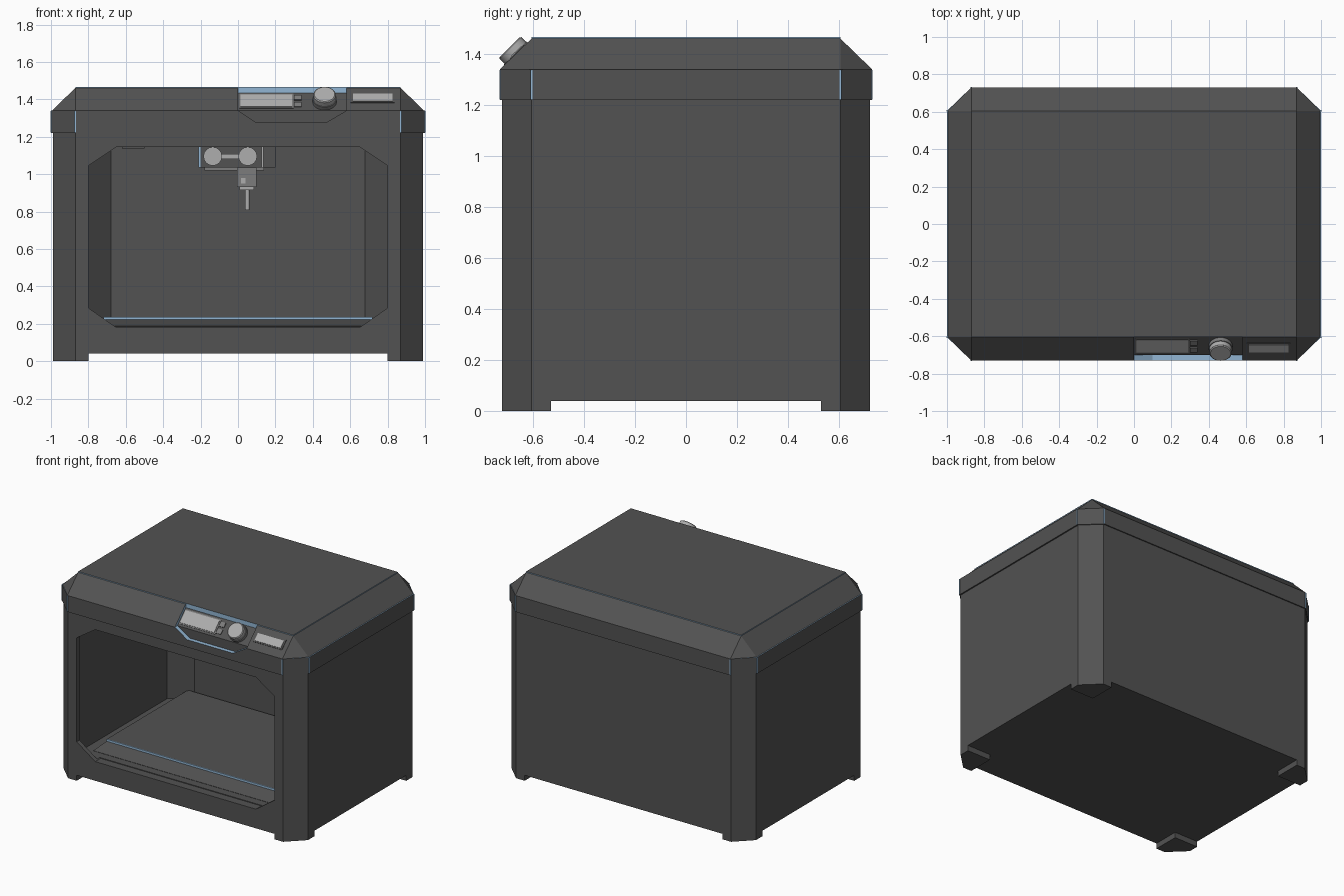
import bpy, bmesh, math
from mathutils import Matrix, Vector

if "Cube" in bpy.data.objects:
    bpy.data.objects.remove(bpy.data.objects["Cube"], do_unlink=True)


def material(name, rgb):
    m = bpy.data.materials.new(name)
    m.use_nodes = True
    m.diffuse_color = (*rgb, 1)
    bsdf = next(n for n in m.node_tree.nodes if n.type == 'BSDF_PRINCIPLED')
    bsdf.inputs["Base Color"].default_value = (*rgb, 1)
    bsdf.inputs["Roughness"].default_value = 0.6
    return m


DARK = material("dark_grey", (0.085, 0.085, 0.085))
BLUE = material("light_blue", (0.29, 0.47, 0.66))
LIGHT = material("light_grey", (0.42, 0.42, 0.42))
MID = material("mid_grey", (0.20, 0.20, 0.20))


def finish(bm, name, mats):
    bmesh.ops.recalc_face_normals(bm, faces=bm.faces)
    me = bpy.data.meshes.new(name)
    bm.to_mesh(me)
    bm.free()
    for m in mats:
        me.materials.append(m)
    ob = bpy.data.objects.new(name, me)
    bpy.context.scene.collection.objects.link(ob)
    return ob


def loft(name, rings, mats, rule=None):
    """Skin a stack of equal-length point rings and cap both ends."""
    bm = bmesh.new()
    rows = [[bm.verts.new(p) for p in r] for r in rings]
    n = len(rows[0])
    for a, b in zip(rows, rows[1:]):
        for i in range(n):
            j = (i + 1) % n
            bm.faces.new((a[i], a[j], b[j], b[i]))
    bm.faces.new(rows[0][::-1])
    bm.faces.new(rows[-1])
    bmesh.ops.remove_doubles(bm, verts=bm.verts, dist=0.0005)
    bmesh.ops.recalc_face_normals(bm, faces=bm.faces)
    bm.normal_update()
    if rule:
        for f in bm.faces:
            f.material_index = rule(f.normal, f.calc_center_median())
    return finish(bm, name, mats)


def box(name, x, y, z, mat):
    ring = [(x[0], y[0]), (x[1], y[0]), (x[1], y[1]), (x[0], y[1])]
    return loft(name, [[(*p, h) for p in ring] for h in z], [mat])


def slope_box(name, centre, size, mat, tilt=math.radians(45)):
    """Thin plate lying on the sloped front of the lid."""
    bm = bmesh.new()
    bmesh.ops.create_cube(bm, size=1, matrix=Matrix.Translation(centre)
                          @ Matrix.Rotation(tilt, 4, 'X') @ Matrix.Diagonal((*size, 1)))
    return finish(bm, name, [mat])


def cylinder(name, centre, radius, depth, tilt, mat, sides=32, top=None):
    bm = bmesh.new()
    bmesh.ops.create_cone(bm, cap_ends=True, segments=sides, radius1=radius,
                          radius2=radius if top is None else top, depth=depth,
                          matrix=Matrix.Translation(centre) @ Matrix.Rotation(tilt, 4, 'X'))
    ob = finish(bm, name, [mat])
    for p in ob.data.polygons:
        p.use_smooth = len(p.vertices) == 4
    ob.data.set_sharp_from_angle(angle=math.radians(40))
    return ob


def cut(ob, cutter):
    mod = ob.modifiers.new("cut", 'BOOLEAN')
    mod.operation, mod.solver, mod.object = 'DIFFERENCE', 'EXACT', cutter
    bpy.context.view_layer.update()
    dg = bpy.context.evaluated_depsgraph_get()
    me = bpy.data.meshes.new_from_object(ob.evaluated_get(dg))
    ob.modifiers.clear()
    ob.data = me
    bpy.data.objects.remove(cutter, do_unlink=True)


CX, CY = 0.87, 0.605      # where the corner chamfers begin


def octagon(hx, hy, z):
    return [(CX, -hy, z), (hx, -CY, z), (hx, CY, z), (CX, hy, z),
            (-CX, hy, z), (-hx, CY, z), (-hx, -CY, z), (-CX, -hy, z)]


# Body with the front window and the build chamber cut out
body = loft("body", [octagon(0.99, 0.722, z) for z in (0.04, 1.22)], [DARK])
window = [(0.65, 0.18), (0.8, 0.285), (0.8, 1.045), (0.65, 1.145)]
window += [(-x, z) for x, z in reversed(window)]
cut(body, loft("window_cutter", [[(x, y, z) for x, z in window] for y in (-0.8, -0.66)], [DARK]))
room = [(0.82, -0.69), (0.82, 0.35), (0.68, 0.47)]
room += [(-x, y) for x, y in reversed(room)]
cut(body, loft("chamber_cutter", [[(x, y, z) for x, y in room] for z in (0.185, 1.18)], [DARK]))

# Feet at the four corners
for sx, side in ((1, "left"), (-1, "right")):
    for sy, end in ((-1, "front"), (1, "back")):
        foot = [(0.8, 0.53), (0.99, 0.53), (0.99, CY), (CX, 0.722), (0.8, 0.722)]
        loft(f"foot_{end}_{side}",
             [[(sx * x, sy * y, z) for x, y in foot] for z in (0, 0.04)], [DARK])


# Lid: vertical band, sloped shoulders, flat top, thin blue seams
def lid_colour(n, c):
    ledge = n.z > 0.99 and c.z < 1.4
    lip = abs(n.z) < 0.1 and c.z > 1.45
    return int(ledge or lip)


lid = loft("lid", [octagon(1.0, 0.73, 1.22), octagon(1.0, 0.73, 1.34), octagon(0.994, 0.73, 1.34),
                   octagon(CX, CY, 1.461), octagon(CX, CY, 1.467)], [DARK, BLUE], lid_colour)

# Console recess in the lid, with blue walls and a dark floor
rows = [(0.1, 0.47, 1.275, -0.70), (0, 0.58, 1.34, -0.70),
        (0, 0.58, 1.435, -0.603), (0, 0.58, 1.52, -0.603)]
cut(lid, loft("console_cutter",
              [[(a, -0.8, z), (b, -0.8, z), (b, yb, z), (a, yb, z)] for a, b, z, yb in rows],
              [DARK, BLUE], lambda n, c: 0 if n.y > 0.5 and c.z < 1.435 else 1))

# Blue corner seams on the lid band
for sx in (1, -1):
    for sy in (1, -1):
        x, y = sx * CX, sy * 0.73
        box("lid_seam_face", (x - 0.004, x + 0.004), (y - 0.002, y + 0.002), (1.222, 1.338), BLUE)
        x, y = sx, sy * CY
        box("lid_seam_side", (x - 0.002, x + 0.002), (y - 0.004, y + 0.004), (1.222, 1.338), BLUE)

# Console: screen, buttons, dial and card slot
slope_box("screen_bezel", (0.152, -0.650, 1.389), (0.29, 0.108, 0.008), MID)
slope_box("screen", (0.15, -0.651, 1.390), (0.275, 0.092, 0.012), LIGHT)
for k, d in (("upper", 0.018), ("lower", -0.018)):
    slope_box(f"button_{k}", (0.32, -0.652 + d, 1.388 + d), (0.04, 0.034, 0.012), MID)
axis = Vector((0, -math.sqrt(0.5), math.sqrt(0.5)))
base = Vector((0.463, -0.652, 1.387))
tilt = math.radians(45)
cylinder("dial_skirt", base + axis * 0.012, 0.064, 0.024, tilt, MID)
cylinder("dial", base + axis * 0.037, 0.060, 0.030, tilt, LIGHT)
cylinder("dial_cap", base + axis * 0.054, 0.060, 0.006, tilt, LIGHT, top=0.054)
slope_box("card_slot_frame", (0.72, -0.662, 1.406), (0.235, 0.074, 0.008), DARK, math.radians(44))
slope_box("card_slot", (0.72, -0.663, 1.407), (0.212, 0.056, 0.012), LIGHT, math.radians(44))

# Build platform with sloped front and sides
outer, inner = (0.75, -0.60, 0.46), (0.72, -0.49, 0.45)
loft("platform_base", [[(-w, f, z), (w, f, z), (w, b, z), (-w, b, z)]
                       for (w, f, b), z in ((outer, 0.175), (outer, 0.187), (inner, 0.222))], [DARK])
box("build_plate", (-0.72, 0.72), (-0.485, 0.45), (0.222, 0.237), DARK)
box("build_plate_edge", (-0.72, 0.72), (-0.491, -0.485), (0.222, 0.237), BLUE)

# Print head hanging from its cross rail
Y = 0.05
box("cross_rail", (-0.82, 0.82), (Y + 0.08, Y + 0.12), (1.15, 1.175), DARK)
box("rail_clip", (-0.62, -0.50), (Y + 0.07, Y + 0.13), (1.138, 1.155), DARK)
box("carriage", (-0.2, 0.2), (Y, Y + 0.2), (1.035, 1.18), DARK)
box("carriage_edge", (-0.21, -0.2), (Y, Y + 0.2), (1.035, 1.16), BLUE)
box("carriage_bracket", (0.125, 0.135), (Y - 0.01, Y), (1.035, 1.15), LIGHT)
box("carriage_base", (-0.18, 0.14), (Y + 0.01, Y + 0.19), (1.02, 1.035), MID)
box("link_bar", (-0.13, 0.05), (Y - 0.02, Y), (1.08, 1.108), LIGHT)
for k, x in (("right", -0.135), ("left", 0.052)):
    cylinder(f"pulley_{k}", (x, Y - 0.015, 1.095), 0.05, 0.03, math.pi / 2, LIGHT, 16)
    cylinder(f"pulley_hub_{k}", (x, Y - 0.033, 1.095), 0.025, 0.01, math.pi / 2, LIGHT, 12)
box("hot_end", (-0.005, 0.1), (Y - 0.01, Y + 0.1), (0.93, 1.035), MID)
box("hot_end_cover", (0.015, 0.04), (Y - 0.016, Y - 0.01), (0.95, 0.98), LIGHT)
box("hot_end_foot", (0.008, 0.085), (Y, Y + 0.09), (0.915, 0.93), LIGHT)
cylinder("nozzle", (0.05, Y + 0.04, 0.862), 0.012, 0.106, 0, LIGHT, 12)
